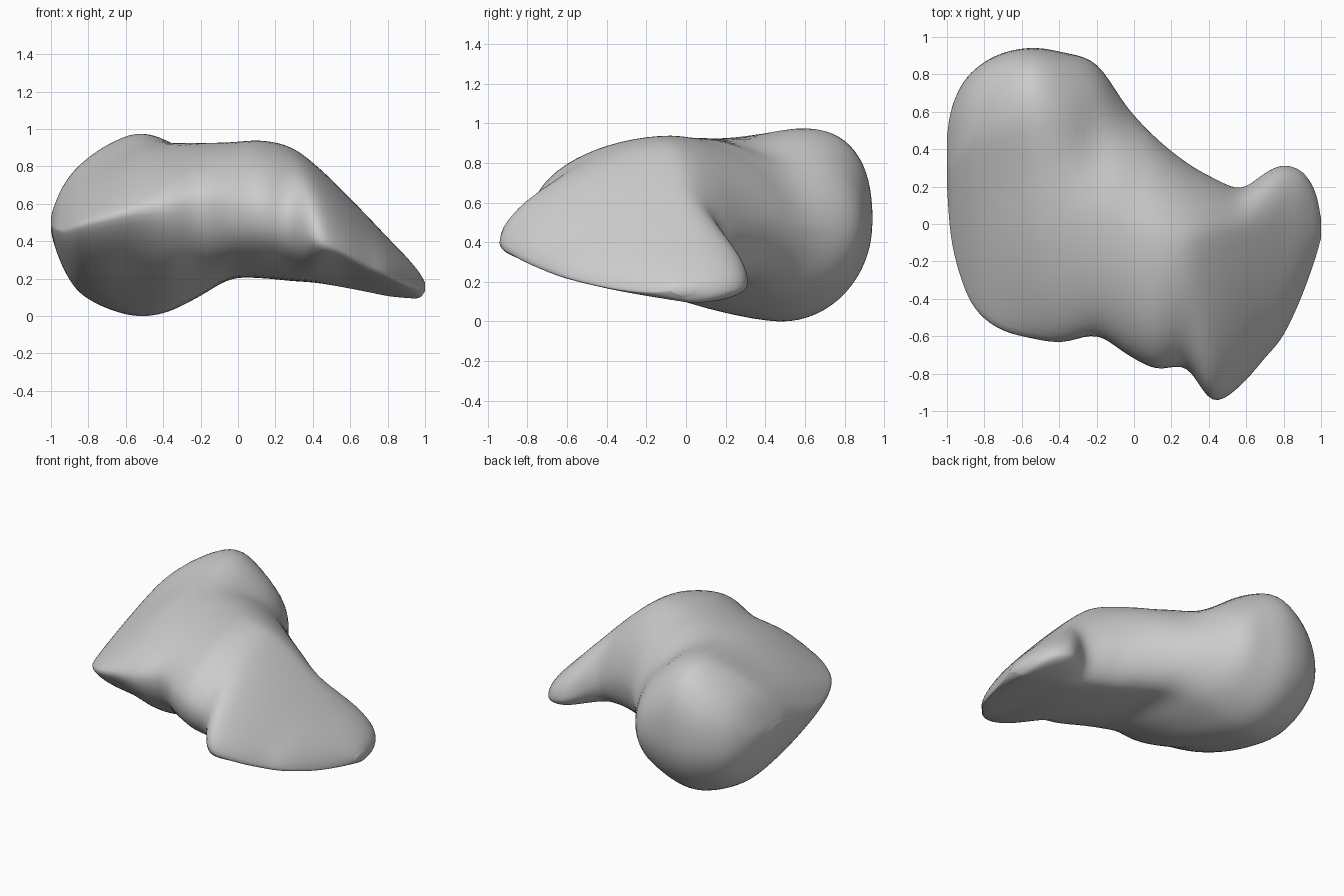
import bpy, bmesh
from math import sin, cos, pi, exp
from mathutils import Vector

if "Cube" in bpy.data.objects:
    bpy.data.objects.remove(bpy.data.objects["Cube"])

# Cross-sections along x: x, front edge (y,z), lowest (y,z), back edge (y,z), crest (y,z)
SECTIONS = [
    (-.98, -.06, .47, .36, .38, .60, .50, .30, .60),
    (-.93, -.28, .46, .40, .25, .73, .48, .38, .71),
    (-.85, -.46, .49, .43, .13, .83, .48, .46, .81),
    (-.72, -.57, .53, .46, .05, .91, .50, .53, .91),
    (-.55, -.62, .57, .48, .00, .945, .50, .58, .985),
    (-.38, -.64, .59, .46, .02, .92, .50, .42, .965),
    (-.20, -.60, .61, .42, .11, .86, .48, .12, .935),
    (-.04, -.70, .58, .30, .20, .63, .48, .00, .935),
    (.12, -.78, .57, .18, .205, .46, .50, -.08, .945),
    (.28, -.77, .51, .12, .19, .33, .47, -.10, .91),
    (.42, -.955, .41, .08, .18, .25, .42, -.06, .81),
    (.57, -.87, .33, .04, .155, .19, .34, -.04, .665),
    (.70, -.72, .26, .06, .13, .275, .24, -.02, .53),
    (.80, -.60, .22, .08, .11, .315, .20, .00, .425),
    (.90, -.38, .17, .06, .10, .28, .18, .01, .32),
    (.97, -.18, .15, .02, .10, .17, .16, .00, .235),
]
STEPS, QUARTER = 5, 16


def spline(a, b, c, d, t):
    return [.5 * (2*q + (r-p)*t + (2*p-5*q+4*r-s)*t*t + (3*q-p-3*r+s)*t**3)
            for p, q, r, s in zip(a, b, c, d)]


def blend(x, left, right, lo, hi):
    t = min(1, max(0, (x - lo) / (hi - lo)))
    return left + (right - left) * t * t * (3 - 2*t)


def quarter(side, pole, p, reverse):
    """Superellipse arc between an edge point and a crest/lowest point."""
    pts = []
    for i in range(QUARTER):
        a = pi/2 * i / QUARTER
        if reverse:
            a = pi/2 - a
        c, s = max(0, cos(a)) ** (2/p), max(0, sin(a)) ** (2/p)
        pts.append((pole[0] + (side[0]-pole[0])*c, side[1] + (pole[1]-side[1])*s))
    return pts


def dent(x, y, cx, cy, along, across):
    """Soft elongated spot whose long axis runs back and to the right."""
    u = (x - cx) * .6 + (y - cy) * .8
    v = (x - cx) * .8 - (y - cy) * .6
    return exp(-(u/along)**2 - (v/across)**2)


def ring(sec):
    x = sec[0]
    f, b, k, t = sec[1:3], sec[3:5], sec[5:7], sec[7:9]
    # Roundness of each quarter; the middle of the underside is the fullest
    under = blend(x, 1.45, 2.4, -.6, 0) - blend(x, 0, 1.2, .25, .6)
    back = blend(x, 2.5, 1.65, -.5, .05) + blend(x, 0, .45, .4, .8)
    top = blend(x, 1.1, 1.85, -.85, -.15)
    pts = (quarter(f, b, under, False) + quarter(k, b, 2.0, True)
           + quarter(k, t, back, False) + quarter(f, t, top, True))
    out = []
    for i, (y, z) in enumerate(pts):
        if i > 2 * QUARTER:
            # Groove and hollow on the upper back between the two lobes
            z -= .07 * dent(x, y, -.22, .43, .22, .13) + .03 * dent(x, y, -.6, .25, .22, .16)
        out.append(Vector((x, y, z)))
    return out


# Liver body: lofted sections closed by a small cap at each end
ext = [(-1, .22, .49, .35, .46, .46, .5, .35, .53)] + SECTIONS \
    + [(1, -.07, .16, -.03, .14, .02, .16, -.03, .18)]
rings = []
for i in range(len(ext) - 1):
    quad = [ext[max(0, min(len(ext)-1, i + j))] for j in (-1, 0, 1, 2)]
    rings += [ring(spline(*quad, s / STEPS)) for s in range(STEPS)]
rings.append(ring(ext[-1]))

bm = bmesh.new()
loops = [[bm.verts.new(p) for p in r] for r in rings]
n = len(loops[0])
for a, b in zip(loops, loops[1:]):
    for i in range(n):
        j = (i + 1) % n
        bm.faces.new((a[i], a[j], b[j], b[i]))
for end in (loops[0], loops[-1]):
    bm.faces.new(end)
for _ in range(6):
    bmesh.ops.smooth_vert(bm, verts=bm.verts, factor=.4,
                          use_axis_x=False, use_axis_y=True, use_axis_z=True)
bmesh.ops.recalc_face_normals(bm, faces=bm.faces)
low = min(v.co.z for v in bm.verts)
bmesh.ops.translate(bm, verts=bm.verts, vec=(0, 0, -low))
mesh = bpy.data.meshes.new("liver_body")
bm.to_mesh(mesh)
bm.free()
mesh.shade_smooth()
body = bpy.data.objects.new("liver_body", mesh)
bpy.context.collection.objects.link(body)
